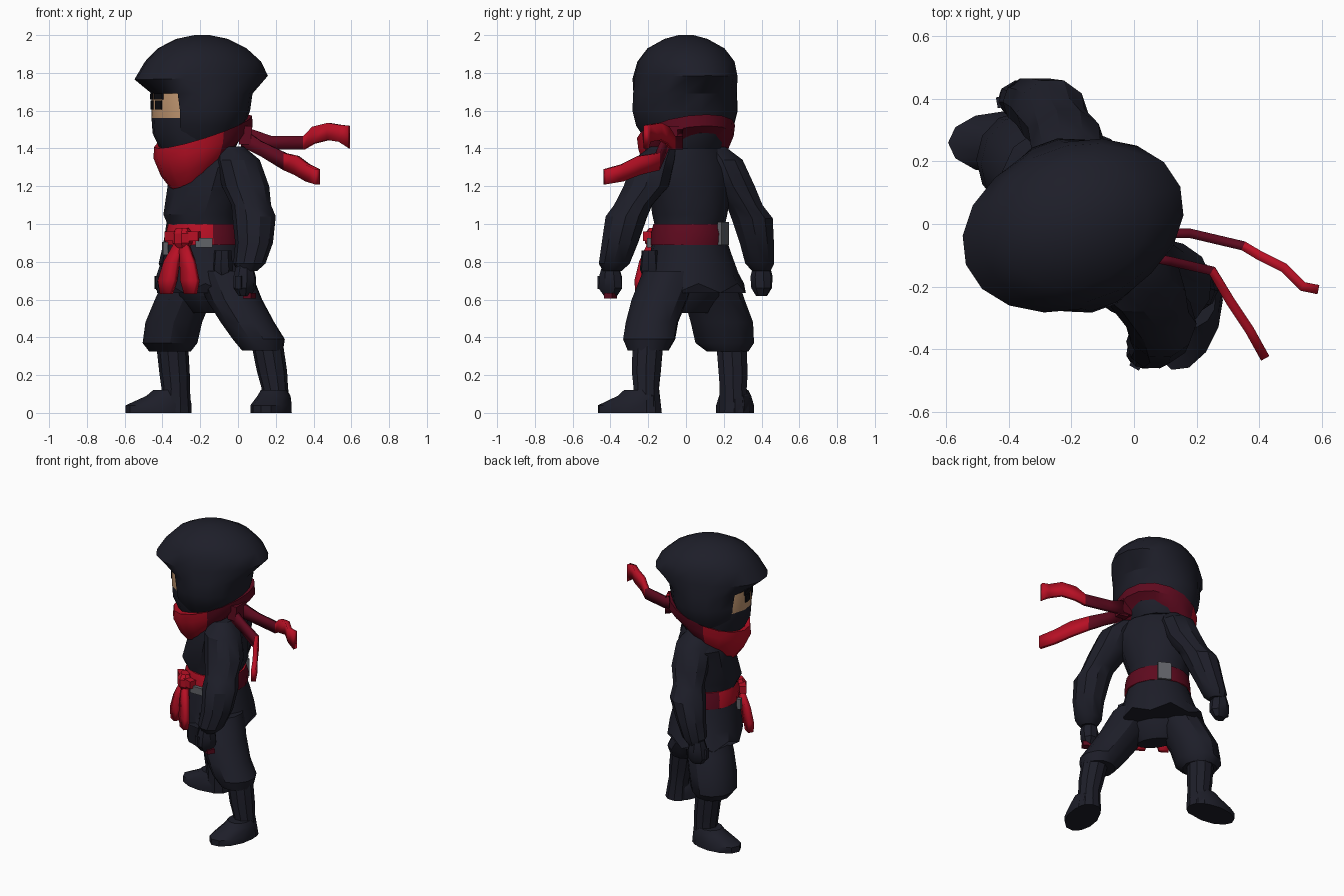
import bpy, bmesh, math
from mathutils import Vector

if "Cube" in bpy.data.objects:
    bpy.data.objects.remove(bpy.data.objects["Cube"])


def material(name, rgb):
    m = bpy.data.materials.new(name)
    m.use_nodes = True
    m.diffuse_color = (*rgb, 1)
    node = m.node_tree.nodes["Principled BSDF"]
    node.inputs["Base Color"].default_value = (*rgb, 1)
    node.inputs["Roughness"].default_value = 0.9
    return m


CLOTH = material("dark cloth", (0.0125, 0.013, 0.022))
RED = material("red cloth", (0.48, 0.005, 0.018))
CRIMSON = material("dark red cloth", (0.11, 0.003, 0.013))
SKIN = material("skin", (0.52, 0.3, 0.16))
STEEL = material("grey steel", (0.12, 0.125, 0.14))
BLACK = material("black", (0.004, 0.004, 0.006))
FACING, HEAD, BOW = 215, 200, 238


def direction(yaw):
    a = math.radians(yaw)
    return Vector((math.cos(a), math.sin(a), 0))


def finish(name, bm, mats, thick=0):
    bmesh.ops.recalc_face_normals(bm, faces=bm.faces[:])
    mesh = bpy.data.meshes.new(name)
    bm.to_mesh(mesh)
    bm.free()
    for m in mats:
        mesh.materials.append(m)
    ob = bpy.data.objects.new(name, mesh)
    bpy.context.collection.objects.link(ob)
    if thick:
        mod = ob.modifiers.new("thickness", "SOLIDIFY")
        mod.thickness = thick
        mod.offset = 0
    bpy.ops.object.select_all(action="DESELECT")
    ob.select_set(True)
    bpy.context.view_layer.objects.active = ob
    bpy.ops.object.shade_smooth_by_angle(angle=math.radians(32))
    return ob


def loft(name, rings, mats, yaw=FACING, n=12, rule=None, skip=None, wave=0):
    """Stack of rings: x, y, z, radius forward, radius sideways, forward tilt."""
    bm = bmesh.new()
    fwd, side = direction(yaw), direction(yaw + 90)
    rows = []
    for k, (x, y, z, *r) in enumerate(rings):
        rf = r[0]
        rl = r[1] if len(r) > 1 else rf
        tilt = r[2] if len(r) > 2 else 0
        row = []
        for i in range(n):
            t = math.tau * i / n
            p = Vector((x, y, z)) + fwd * rf * math.cos(t) + side * rl * math.sin(t)
            p.z -= tilt * math.cos(t)
            if wave and k == len(rings) - 1:
                p.z += wave * (-1) ** i
            row.append(bm.verts.new(p))
        rows.append(row)
    for k in range(len(rows) - 1):
        for i in range(n):
            t = (i + 0.5) * 360 / n
            off = min(t, 360 - t)
            if skip and skip(k, off):
                continue
            j = (i + 1) % n
            f = bm.faces.new((rows[k][i], rows[k][j], rows[k + 1][j], rows[k + 1][i]))
            f.material_index = rule(k, off) if rule else 0
    bm.faces.new(rows[0])
    bm.faces.new(rows[-1])
    return finish(name, bm, mats)


def ribbon(name, points, mats, across, dark_until=0, thick=0.03):
    """Flat strip along points: x, y, z, half width."""
    bm = bmesh.new()
    rows = []
    for x, y, z, w in points:
        p = Vector((x, y, z))
        rows.append([bm.verts.new(p - across * w), bm.verts.new(p + across * w)])
    for k, (a, b) in enumerate(zip(rows, rows[1:])):
        f = bm.faces.new((a[0], b[0], b[1], a[1]))
        f.material_index = 1 if k < dark_until else 0
    return finish(name, bm, mats, thick)


def block(name, centre, size, mat, yaw=FACING):
    """Box sized depth, width, height, turned to face the yaw."""
    bm = bmesh.new()
    bmesh.ops.create_cube(bm, size=1)
    for v in bm.verts:
        v.co = (v.co.x * size[0], v.co.y * size[1], v.co.z * size[2])
    ob = finish(name, bm, [mat])
    ob.location = centre
    ob.rotation_euler.z = math.radians(yaw)
    return ob


# Head: masked face with a skin band at eye height
face = (-0.215, 0)
loft("masked_face", [(*face, 1.4, 0.2, 0.2), (*face, 1.48, 0.24, 0.22), (*face, 1.56, 0.245, 0.23),
                     (*face, 1.69, 0.245, 0.23), (*face, 1.8, 0.22, 0.22)],
     [CLOTH, SKIN], HEAD, 16, rule=lambda k, off: int(k == 2 and off < 60))
for s, label in ((1, "left"), (-1, "right")):
    out = direction(HEAD) * 0.236 + direction(HEAD + 90) * 0.052 * s
    block(label + "_eye", Vector((*face, 1.63)) + out, (0.009, 0.06, 0.045), BLACK, HEAD + 11 * s)
    block(label + "_eyebrow", Vector((*face, 1.675)) + out, (0.009, 0.08, 0.03), BLACK, HEAD + 11 * s)

# Hood with an open front under a jutting brim
loft("hood", [(-0.2, 0, 1.42, 0.18, 0.2), (-0.2, -0.005, 1.52, 0.23, 0.265),
              (-0.19, -0.005, 1.6, 0.25, 0.285), (-0.19, -0.005, 1.69, 0.265, 0.28, 0),
              (-0.195, -0.005, 1.775, 0.365, 0.265, 0.01), (-0.185, 0, 1.86, 0.315, 0.25),
              (-0.19, 0, 1.93, 0.24, 0.2), (-0.19, 0, 1.98, 0.14, 0.11), (-0.19, 0, 2, 0.04, 0.04)],
     [CLOTH], HEAD, 18, skip=lambda k, off: k < 3 and off < 40)

# Scarf: wrap that hangs lower at the front, knot and two flying tails
loft("scarf_wrap", [(-0.2, 0, 1.3, 0.16, 0.17, 0.115), (-0.195, 0, 1.36, 0.21, 0.23, 0.115),
                    (-0.185, 0, 1.43, 0.265, 0.25, 0.09), (-0.185, 0, 1.49, 0.26, 0.26, 0.09),
                    (-0.19, 0, 1.48, 0.22, 0.24, 0.08)],
     [RED, CRIMSON], 205, 16, rule=lambda k, off: int(off > 100))
UP = Vector((0, 0, 1))
block("scarf_knot", (0.04, -0.07, 1.47), (0.07, 0.11, 0.1), CRIMSON, 0)
ribbon("scarf_upper_tail", [(0.02, -0.03, 1.47, 0.05), (0.18, -0.03, 1.43, 0.035), (0.35, -0.07, 1.43, 0.035),
                            (0.4, -0.1, 1.47, 0.045), (0.48, -0.14, 1.49, 0.045),
                            (0.54, -0.2, 1.48, 0.045), (0.59, -0.21, 1.46, 0.06)], [RED, CRIMSON], UP, 2)
ribbon("scarf_lower_tail", [(0.02, -0.1, 1.46, 0.05), (0.12, -0.12, 1.4, 0.04), (0.25, -0.15, 1.33, 0.045),
                            (0.31, -0.25, 1.31, 0.05), (0.37, -0.34, 1.27, 0.045),
                            (0.42, -0.43, 1.25, 0.04)], [RED, CRIMSON], UP, 2)

# Torso and tunic skirt
loft("torso", [(-0.18, 0.02, 0.85, 0.17, 0.19), (-0.185, 0.02, 0.98, 0.18, 0.185),
               (-0.19, 0.02, 1.05, 0.21, 0.195), (-0.175, 0.02, 1.18, 0.19, 0.23),
               (-0.165, 0.02, 1.3, 0.17, 0.26), (-0.16, 0.01, 1.4, 0.14, 0.2)], [CLOTH])
loft("tunic_skirt", [(-0.18, 0.02, 0.93, 0.185, 0.195), (-0.18, 0.025, 0.84, 0.21, 0.22),
                     (-0.18, 0.035, 0.74, 0.23, 0.25), (-0.18, 0.045, 0.66, 0.24, 0.29)], [CLOTH], n=14, wave=0.025)

# Belt, front bow, buckle and a tucked blade
waist = Vector((-0.18, 0.02, 0))
loft("belt", [(waist.x, waist.y, 0.89, 0.2, 0.215), (waist.x, waist.y, 0.95, 0.205, 0.21),
              (waist.x, waist.y, 1.0, 0.19, 0.2)],
     [RED, CRIMSON], n=16, rule=lambda k, off: int(off > 70))
front = waist + direction(BOW) * 0.215
side = direction(BOW + 90)
loft("bow_knot", [(front.x, front.y, z, r, r * 1.2) for z, r in ((0.87, 0.03), (0.9, 0.05), (0.95, 0.05), (0.98, 0.03))],
     [RED], n=8)
for s, label in ((1, "left"), (-1, "right")):
    path = []
    for z, d, w in ((0.91, 0.01, 0.02), (0.8, 0.05, 0.04), (0.7, 0.07, 0.05), (0.63, 0.075, 0.03)):
        p = front + side * d * s + direction(BOW) * d * 0.55
        path.append((p.x, p.y, z, w))
    ribbon(label + "_bow_tail", path, [RED], side, thick=0.035)
    block(label + "_bow_loop", front + side * 0.06 * s + UP * 0.935, (0.045, 0.08, 0.05), RED, BOW + 15 * s)
block("belt_buckle", waist + direction(62) * 0.2 + UP * 0.95, (0.025, 0.085, 0.12), STEEL, 62)
block("belt_blade", waist + direction(270) * 0.215 + UP * 0.9, (0.025, 0.09, 0.05), STEEL, 270)
block("belt_clip", waist + direction(195) * 0.215 + UP * 0.87, (0.025, 0.03, 0.07), STEEL, 195)
loft("hip_pouch", [(-0.08, -0.19, z, r) for z, r in ((0.72, 0.04), (0.76, 0.055), (0.86, 0.045))], [CLOTH], n=8)

# Legs: baggy trousers, boots and long flat feet
loft("right_trouser", [(-0.22, 0.11, 0.75, 0.15), (-0.29, 0.15, 0.6, 0.15, 0.16), (-0.34, 0.19, 0.48, 0.15, 0.165),
                       (-0.36, 0.205, 0.37, 0.145, 0.155), (-0.36, 0.22, 0.325, 0.11)], [CLOTH], 180)
loft("left_trouser", [(-0.08, -0.08, 0.75, 0.15), (-0.02, -0.14, 0.6, 0.15), (0.05, -0.18, 0.48, 0.14, 0.145),
                      (0.11, -0.195, 0.39, 0.14), (0.13, -0.2, 0.33, 0.11)], [CLOTH], 250)
loft("crotch", [(-0.16, 0.02, 0.53, 0.06, 0.12), (-0.17, 0.02, 0.62, 0.14, 0.2), (-0.17, 0.02, 0.75, 0.17, 0.2)], [CLOTH])
loft("right_boot", [(-0.35, 0.24, 0.38, 0.085), (-0.335, 0.25, 0.2, 0.08), (-0.33, 0.25, 0.13, 0.075),
                    (-0.33, 0.255, 0, 0.085)], [CLOTH], 180, 10)
loft("left_boot", [(0.15, -0.2, 0.39, 0.085), (0.18, -0.21, 0.22, 0.08), (0.195, -0.21, 0.13, 0.07),
                   (0.205, -0.205, 0, 0.08)], [CLOTH], 250, 10)
for label, x, y, yaw in (("right", -0.42, 0.26, 180), ("left", 0.175, -0.3, 252)):
    heel = Vector((x, y, 0)) - direction(yaw) * 0.05
    loft(label + "_foot", [(x, y, 0, 0.175, 0.1), (x, y, 0.04, 0.175, 0.1),
                           (heel.x, heel.y, 0.09, 0.115, 0.085), (heel.x, heel.y, 0.12, 0.08, 0.07)],
         [CLOTH], yaw, 12)

# Arms with full sleeves and clenched hands
loft("left_sleeve", [(-0.04, -0.12, 1.41, 0.07), (0.0, -0.17, 1.34, 0.115), (0.04, -0.21, 1.2, 0.125),
                     (0.07, -0.28, 1.1, 0.105), (0.085, -0.315, 1.04, 0.115), (0.085, -0.35, 0.9, 0.1),
                     (0.06, -0.38, 0.79, 0.085), (0.05, -0.39, 0.75, 0.05)], [CLOTH], 250, 10)
loft("right_sleeve", [(-0.2, 0.14, 1.41, 0.07), (-0.2, 0.19, 1.34, 0.115), (-0.21, 0.25, 1.2, 0.12),
                      (-0.24, 0.31, 1.1, 0.1), (-0.26, 0.35, 1.03, 0.115), (-0.3, 0.375, 0.9, 0.095),
                      (-0.34, 0.39, 0.79, 0.08), (-0.35, 0.4, 0.75, 0.05)], [CLOTH], 180, 10)
for label, x, y, yaw in (("left", 0.035, -0.4, 240), ("right", -0.37, 0.4, 190)):
    loft(label + "_hand", [(x, y, 0.62, 0.04, 0.03), (x, y, 0.66, 0.07, 0.055), (x, y, 0.72, 0.065, 0.06),
                           (x, y, 0.78, 0.045)], [CLOTH], yaw, 8)
    thumb = Vector((x, y, 0.69)) + direction(yaw) * 0.055
    block(label + "_thumb", thumb, (0.03, 0.035, 0.07), CLOTH, yaw)
block("left_wrist_tie", (0.06, -0.4, 0.62), (0.05, 0.05, 0.03), CRIMSON, 240)
